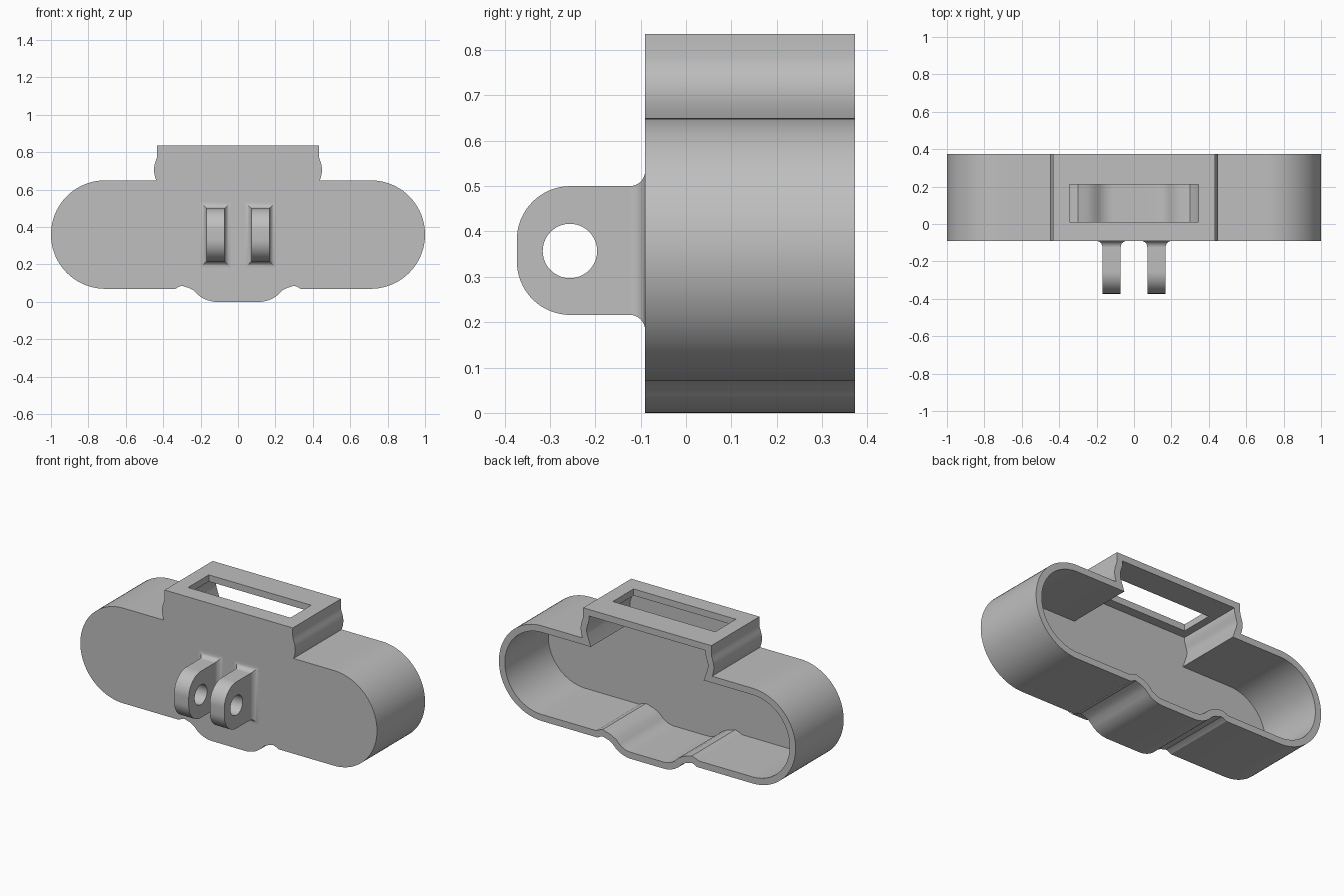
import bpy, bmesh
from math import sin, cos, pi
from mathutils import Vector

if "Cube" in bpy.data.objects:
    bpy.data.objects.remove(bpy.data.objects["Cube"])

grey = bpy.data.materials.new("plain grey")
grey.use_nodes = True
grey.diffuse_color = (0.52, 0.52, 0.52, 1)
grey.node_tree.nodes["Principled BSDF"].inputs["Base Color"].default_value = grey.diffuse_color


def arc(cx, cy, r, start, end, steps):
    angles = [start + (end - start) * i / steps for i in range(steps + 1)]
    return [(cx + r * cos(a), cy + r * sin(a)) for a in angles]


def inset(points, d):
    """Mitred inward offset of a counter-clockwise outline."""
    result = []
    for i, p in enumerate(points):
        p = Vector(p)
        e1 = (p - Vector(points[i - 1])).normalized()
        e2 = (Vector(points[(i + 1) % len(points)]) - p).normalized()
        n1, n2 = Vector((-e1.y, e1.x)), Vector((-e2.y, e2.x))
        result.append(tuple(p + (n1 + n2) * d / (1 + n1.dot(n2))))
    return result


def loft(name, rings):
    """Closed solid through rings of equal vertex count."""
    bm = bmesh.new()
    loops = [[bm.verts.new(p) for p in ring] for ring in rings]
    for a, b in zip(loops, loops[1:]):
        for i in range(len(a)):
            bm.faces.new((a[i - 1], a[i], b[i], b[i - 1]))
    bm.faces.new(loops[0])
    bm.faces.new(loops[-1])
    bmesh.ops.recalc_face_normals(bm, faces=bm.faces)
    mesh = bpy.data.meshes.new(name)
    bm.to_mesh(mesh)
    bm.free()
    mesh.materials.append(grey)
    obj = bpy.data.objects.new(name, mesh)
    bpy.context.collection.objects.link(obj)
    return obj


def prism_y(name, outline, y0, y1):
    return loft(name, [[(x, y, z) for x, z in outline] for y in (y0, y1)])


def prism_x(name, outline, x0, x1):
    return loft(name, [[(x, y, z) for y, z in outline] for x in (x0, x1)])


def combine(obj, tool, operation):
    mod = obj.modifiers.new("combine", 'BOOLEAN')
    mod.operation, mod.object, mod.solver = operation, tool, 'EXACT'
    graph = bpy.context.evaluated_depsgraph_get()
    mesh = bpy.data.meshes.new_from_object(obj.evaluated_get(graph))
    obj.modifiers.clear()
    obj.data = mesh
    bpy.data.objects.remove(tool)


def smooth(obj):
    bpy.ops.object.select_all(action='DESELECT')
    obj.select_set(True)
    bpy.context.view_layer.objects.active = obj
    bpy.ops.object.shade_smooth_by_angle(angle=0.5)


# Housing outline, right half from the bottom centre to the top
half = arc(0.11, 0.16, 0.16, -pi / 2, -0.87, 8)
half += [(0.235, 0.06), (0.26, 0.074), (0.28, 0.08), (0.3, 0.086), (0.318, 0.08), (0.335, 0.07)]
half += arc(0.71, 0.36, 0.29, -pi / 2, pi / 2, 40)
half += [(0.437, 0.65), (0.444, 0.67), (0.448, 0.69), (0.449, 0.71), (0.447, 0.73),
         (0.441, 0.75), (0.434, 0.77), (0.432, 0.785), (0.432, 0.835)]
outline = half + [(-x, z) for x, z in reversed(half)]

# Hollow housing, open at the back, with a slot through the top
housing = prism_y("housing", outline, -0.09, 0.373)
combine(housing, prism_y("cavity", inset(outline, 0.04), -0.045, 0.5), 'DIFFERENCE')
slot = [(-0.345, 0.7), (0.345, 0.7), (0.345, 0.9), (-0.345, 0.9)]
combine(housing, prism_y("slot", slot, 0.012, 0.212), 'DIFFERENCE')
smooth(housing)

# Mounting lugs with a pin hole and a flared root
tab = [(-0.08, 0.5)] + arc(-0.255, 0.382, 0.118, pi / 2, pi, 16)
tab += arc(-0.255, 0.334, 0.118, pi, 1.5 * pi, 16) + [(-0.08, 0.216)]
hole = arc(-0.256, 0.357, 0.06, 0, 2 * pi, 40)[:-1]
for name, cx in (("right_lug", -0.12), ("left_lug", 0.12)):
    lug = prism_x(name, tab, cx - 0.049, cx + 0.049)
    combine(lug, prism_x("pin_hole", hole, cx - 0.2, cx + 0.2), 'DIFFERENCE')
    smooth(lug)

    rings = []
    for i in range(9):
        a = i / 8 * pi / 2
        grow, y = 0.034 * (1 - cos(a)), -0.124 + 0.034 * sin(a)
        w, h = 0.049 + grow, 0.142 + grow
        rings.append([(cx + sx * w, y, 0.358 + sz * h)
                      for sx, sz in ((-1, -1), (1, -1), (1, 1), (-1, 1))])
    smooth(loft(name + "_root", rings))
